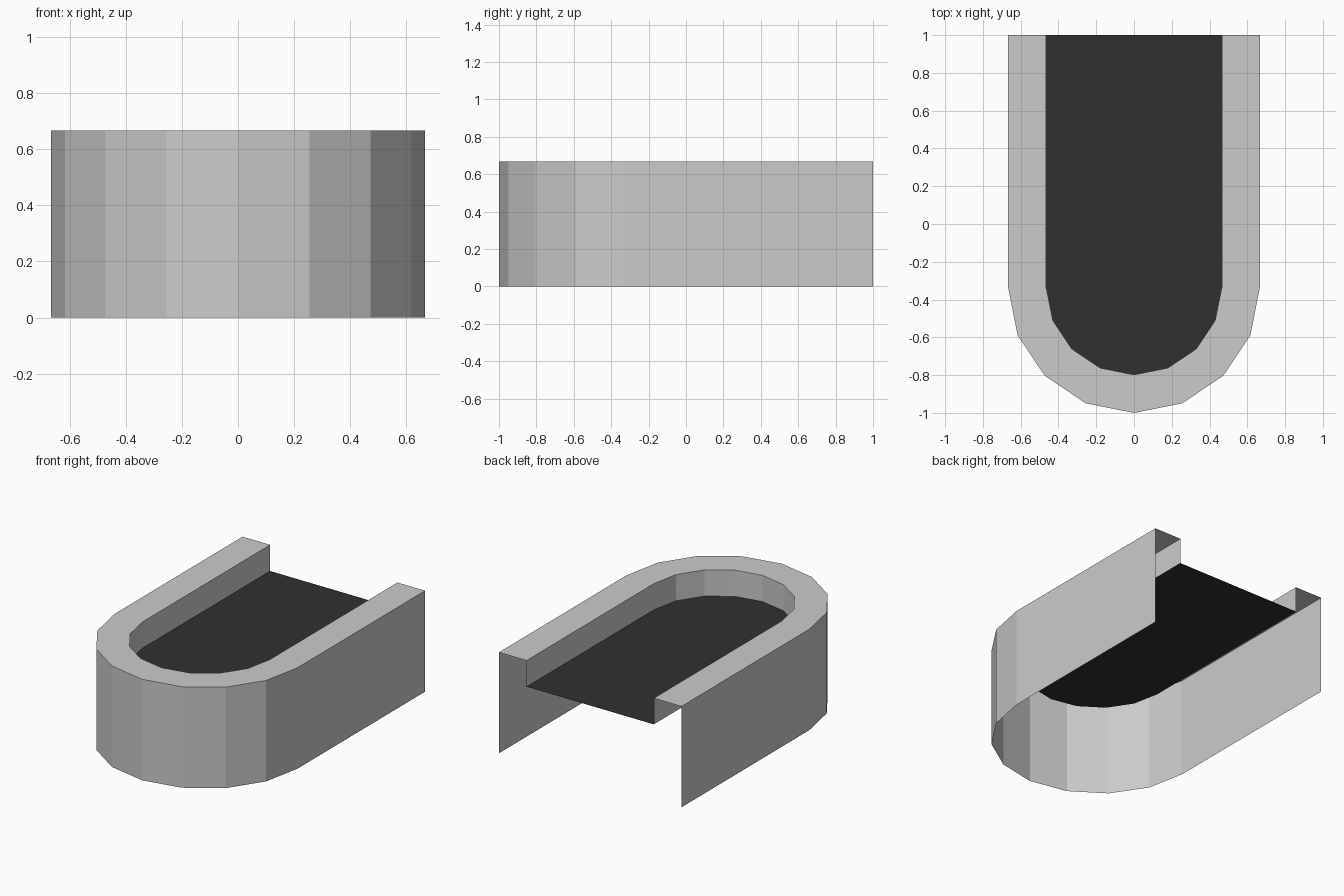
import bpy, bmesh
from math import cos, sin, pi

if "Cube" in bpy.data.objects:
    bpy.data.objects.remove(bpy.data.objects["Cube"])

W, R_IN = 0.667, 0.465      # outer and inner arc radius
CY, BACK = -0.333, 1.0      # arc centre and open back end
TOP, FLOOR = 0.667, 0.494   # rim height and recessed floor height
SEGS = 8


def u_path(r, z):
    """U-shaped outline: straight arms joined by a faceted half circle."""
    arc = [(-r * cos(pi * i / SEGS), CY - r * sin(pi * i / SEGS), z)
           for i in range(SEGS + 1)]
    return [(-r, BACK, z)] + arc + [(r, BACK, z)]


def make_object(name, build):
    bm = bmesh.new()
    build(bm)
    mesh = bpy.data.meshes.new(name)
    bm.to_mesh(mesh)
    bm.free()
    obj = bpy.data.objects.new(name, mesh)
    bpy.context.collection.objects.link(obj)
    return obj


# Outer wall, flat rim and short inner wall, open at the back and below
def build_shell(bm):
    rows = [[bm.verts.new(p) for p in u_path(r, z)]
            for r, z in ((W, 0), (W, TOP), (R_IN, TOP), (R_IN, FLOOR))]
    for low, high in zip(rows, rows[1:]):
        for i in range(len(low) - 1):
            bm.faces.new((low[i], low[i + 1], high[i + 1], high[i]))


# Dark recessed floor sheet
def build_floor(bm):
    bm.faces.new([bm.verts.new(p) for p in u_path(R_IN, FLOOR)])


make_object("rim_shell", build_shell)
floor = make_object("recessed_floor", build_floor)
dark = bpy.data.materials.new("dark_floor")
dark.diffuse_color = (0.03, 0.03, 0.03, 1)
dark.use_nodes = True
dark.node_tree.nodes["Principled BSDF"].inputs["Base Color"].default_value = dark.diffuse_color
floor.data.materials.append(dark)
